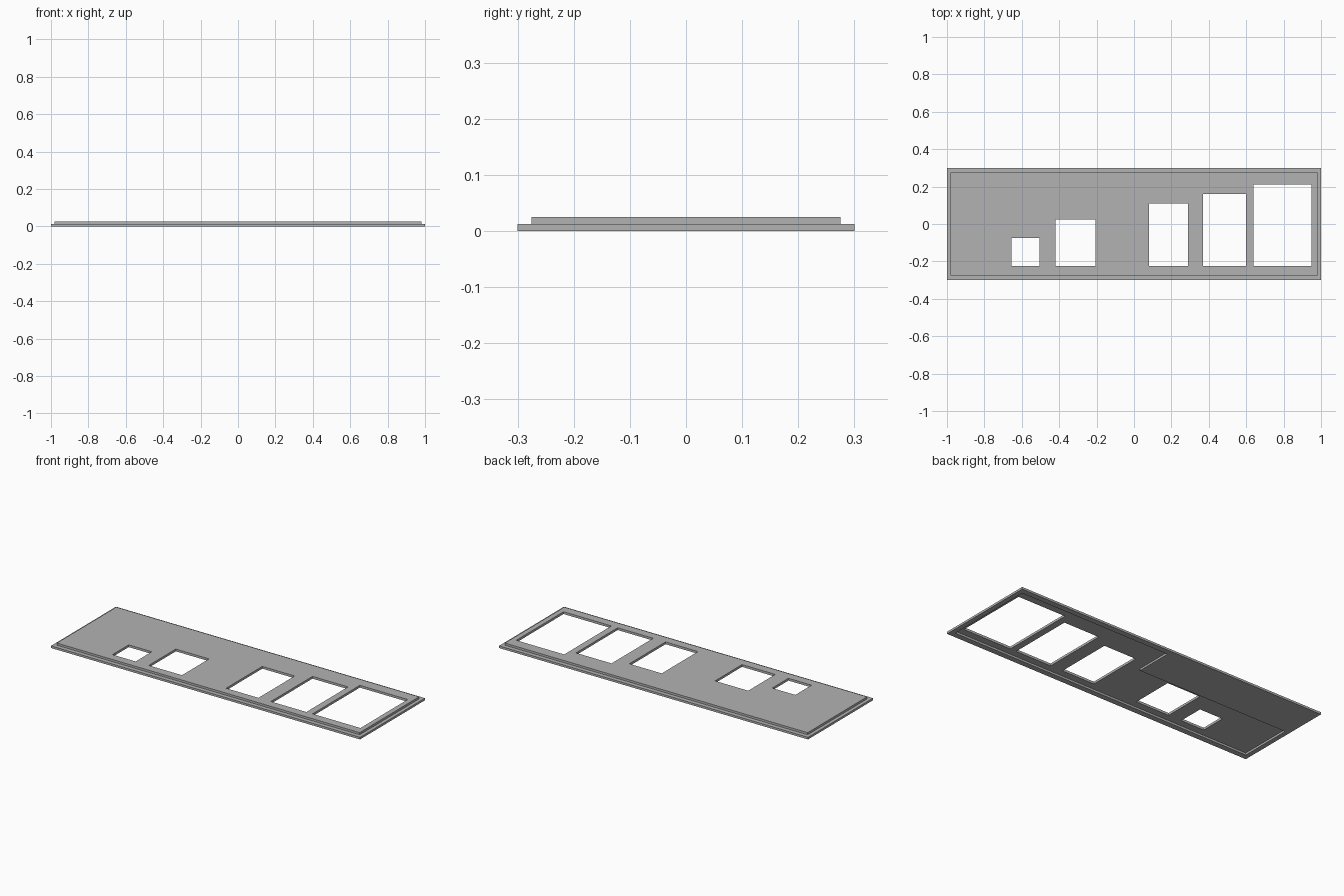
import bpy, bmesh

cube = bpy.data.objects.get("Cube")
if cube:
    bpy.data.objects.remove(cube, do_unlink=True)

grey = bpy.data.materials.new("mid_grey")
grey.use_nodes = True
grey.diffuse_color = (0.45, 0.45, 0.45, 1)
grey.node_tree.nodes["Principled BSDF"].inputs["Base Color"].default_value = (0.45, 0.45, 0.45, 1)

STEP = 0.0125   # height of each of the two layers
TOP = 2 * STEP


def rect(x0, x1, y0, y1):
    return [(x0, y0), (x1, y0), (x1, y1), (x0, y1)]


def prism(bm, outline, z0, z1):
    """Closed solid from an outline; returns its top face."""
    low = [bm.verts.new((x, y, z0)) for x, y in outline]
    high = [bm.verts.new((x, y, z1)) for x, y in outline]
    bm.faces.new(low[::-1])
    for i in range(len(low)):
        j = (i + 1) % len(low)
        bm.faces.new((low[i], low[j], high[j], high[i]))
    return bm.faces.new(high)


def make_object(name, bm):
    bm.normal_update()
    mesh = bpy.data.meshes.new(name)
    bm.to_mesh(mesh)
    bm.free()
    obj = bpy.data.objects.new(name, mesh)
    bpy.context.collection.objects.link(obj)
    mesh.materials.append(grey)
    return obj


# Panel: flanged base with a slightly smaller raised top
bm = bmesh.new()
top = prism(bm, rect(-1, 1, -0.3, 0.3), 0, STEP)
inner = bmesh.ops.extrude_discrete_faces(bm, faces=[top])["faces"][0]
for v in inner.verts:
    v.co.x *= 0.98
    v.co.y *= 0.275 / 0.3
raised = bmesh.ops.extrude_discrete_faces(bm, faces=[inner])["faces"][0]
bmesh.ops.translate(bm, verts=raised.verts, vec=(0, 0, STEP))
panel = make_object("panel", bm)

# L-shaped recess underneath, leaving a solid corner block
bm = bmesh.new()
RX, RY = 0.972, 0.267
prism(bm, [(-RX, -RY), (RX, -RY), (RX, RY), (0, RY), (0, 0.047), (-RX, 0.047)], -0.05, STEP - 0.001)
recess = make_object("recess_cutter", bm)

# Row of rectangular openings sharing one lower edge
bm = bmesh.new()
for x0, x1, y1 in [(-0.655, -0.505, -0.075), (-0.42, -0.205, 0.025), (0.08, 0.29, 0.11),
                   (0.37, 0.60, 0.16), (0.64, 0.95, 0.212)]:
    prism(bm, rect(x0, x1, -0.225, y1), -0.05, TOP + 0.05)
openings = make_object("opening_cutter", bm)

# Cut the panel and drop the cutters
bpy.context.view_layer.objects.active = panel
for cutter in (recess, openings):
    mod = panel.modifiers.new(cutter.name, "BOOLEAN")
    mod.operation = "DIFFERENCE"
    mod.solver = "EXACT"
    mod.object = cutter
    bpy.ops.object.modifier_apply(modifier=mod.name)
    bpy.data.objects.remove(cutter, do_unlink=True)
